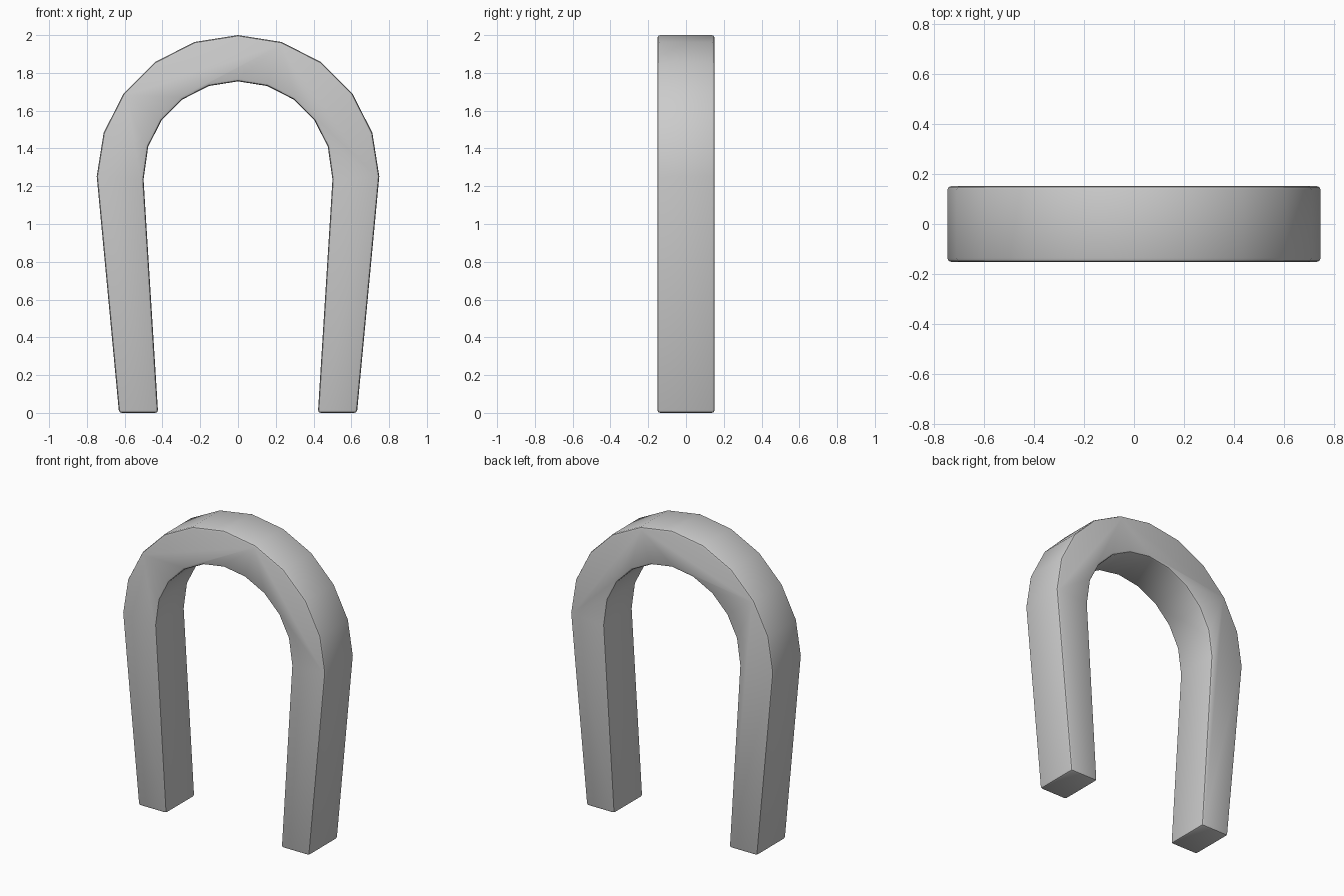
import bpy, bmesh
from math import sin, cos, radians

if "Cube" in bpy.data.objects:
    bpy.data.objects.remove(bpy.data.objects["Cube"])

HALF_DEPTH = 0.152


def half_arc(r, cz):
    # top of the arch down to the shoulder, in 18 degree steps
    return [(r * sin(radians(a)), cz + r * cos(radians(a))) for a in range(0, 91, 18)]


# Right half outlines, from crown to foot
outer = half_arc(0.748, 1.252)
inner = half_arc(0.5, 1.255)
inner[-1] = (0.5, 1.235)
outer.append((0.63, 0))
inner.append((0.423, 0))


def full(half):
    # mirror the half outline to run from left foot to right foot
    return [(-x, z) for x, z in reversed(half[1:])] + half


profile = full(outer) + full(inner)[::-1]

# Extrude the arch profile through its depth
bm = bmesh.new()
face = bm.faces.new([bm.verts.new((x, -HALF_DEPTH, z)) for x, z in profile])
ext = bmesh.ops.extrude_face_region(bm, geom=[face])
moved = [v for v in ext["geom"] if isinstance(v, bmesh.types.BMVert)]
bmesh.ops.translate(bm, verts=moved, vec=(0, 2 * HALF_DEPTH, 0))
bmesh.ops.recalc_face_normals(bm, faces=bm.faces)

mesh = bpy.data.meshes.new("horseshoe_arch")
bm.to_mesh(mesh)
bm.free()
arch = bpy.data.objects.new("horseshoe_arch", mesh)
bpy.context.collection.objects.link(arch)

# Soft rim around front, back and feet
bevel = arch.modifiers.new("rim_bevel", "BEVEL")
bevel.width = 0.015
bevel.segments = 2
bevel.limit_method = "ANGLE"
bevel.angle_limit = radians(40)

bpy.context.view_layer.objects.active = arch
arch.select_set(True)
bpy.ops.object.modifier_apply(modifier=bevel.name)
bpy.ops.object.shade_smooth_by_angle(angle=radians(30))
